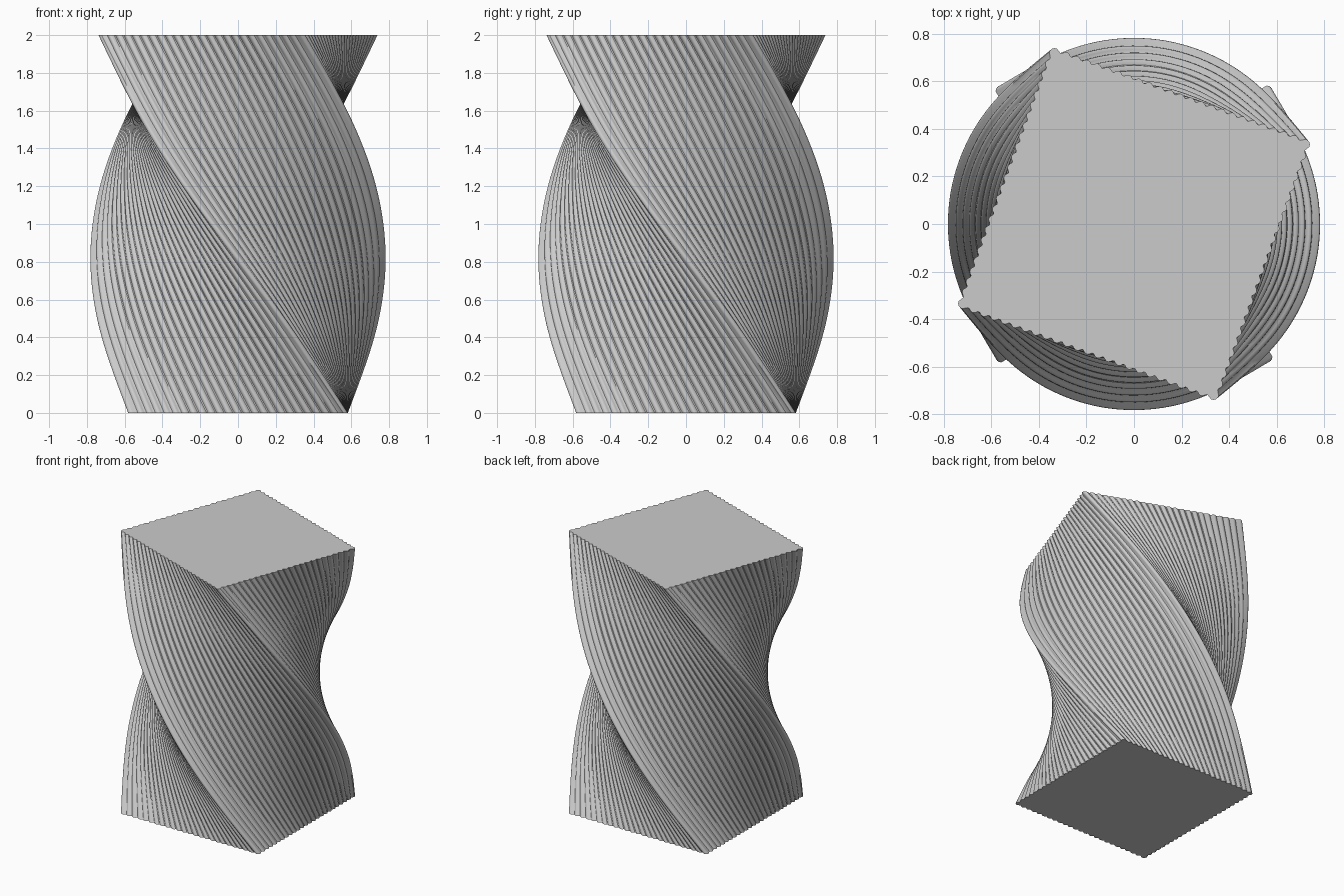
import bpy, bmesh, math
from mathutils import Vector, Matrix

if "Cube" in bpy.data.objects:
    bpy.data.objects.remove(bpy.data.objects["Cube"])

HEIGHT, TWIST, SPANS = 2.0, math.radians(-110), 4
HALF, BEAD, PER_SIDE = 0.557, 0.0245, 24   # bead centres follow a square
DEPTH = 0.016                              # groove depth between beads
RINGS, ARC = 40, 6


def side_profile():
    """One side of the beaded square: half corner bead to half corner bead."""
    pts = []
    step = 2 * HALF / PER_SIDE
    # rounded corner bead
    for k in range(5):
        a = math.radians(-90 + 90 * k / 4) + math.radians(45) - math.radians(0)
        pts.append((-HALF + BEAD * math.sin(a - math.radians(0)) * 1.0,
                    -HALF - BEAD * math.cos(a)))
    # turn so the bead faces outwards along the diagonal
    rot = Matrix.Rotation(math.radians(-45), 2)
    c = Vector((-HALF, -HALF))
    pts = [c + rot @ (Vector(p) - c) for p in pts]
    for i in range(PER_SIDE * ARC):
        u = (i + 0.5) / ARC
        if u < 0.35 or u > PER_SIDE - 0.35:
            continue
        out = BEAD - DEPTH * (1 - abs(math.cos(math.pi * u)))
        pts.append(Vector((-HALF + u * step, -HALF - out)))
    return pts


def spline_weights(t):
    """Angles and weights of a smooth cubic through evenly twisted stations."""
    s = min(int(t * SPANS), SPANS - 1)
    f = t * SPANS - s
    b = ((1 - f) ** 3 / 6, (3 * f ** 3 - 6 * f * f + 4) / 6,
         (-3 * f ** 3 + 3 * f * f + 3 * f + 1) / 6, f ** 3 / 6)
    w = {}
    for k, wt in zip(range(s - 1, s + 3), b):
        if k < 0:
            parts = ((0, 2), (1, -1))
        elif k > SPANS:
            parts = ((SPANS, 2), (SPANS - 1, -1))
        else:
            parts = ((k, 1),)
        for j, m in parts:
            w[j] = w.get(j, 0) + m * wt
    return w


side = side_profile()
section = [Matrix.Rotation(math.radians(90 * q), 2) @ p for q in range(4) for p in side]

# twisted fluted column
bm = bmesh.new()
rings = []
for r in range(RINGS + 1):
    t = r / RINGS
    m = Matrix(((0, 0), (0, 0)))
    for j, wt in spline_weights(t).items():
        m = m + Matrix.Rotation(TWIST * j / SPANS, 2) * wt
    rings.append([bm.verts.new((*(m @ p), HEIGHT * t)) for p in section])
n = len(section)
for lo, hi in zip(rings, rings[1:]):
    for i in range(n):
        bm.faces.new((lo[i], lo[(i + 1) % n], hi[(i + 1) % n], hi[i]))
bm.faces.new(rings[0][::-1])
bm.faces.new(rings[-1])
me = bpy.data.meshes.new("twisted_column")
bm.to_mesh(me)
col = bpy.data.objects.new("twisted_column", me)
bpy.context.collection.objects.link(col)
bpy.context.view_layer.objects.active = col
col.select_set(True)
bpy.ops.object.shade_smooth_by_angle(angle=math.radians(40))
